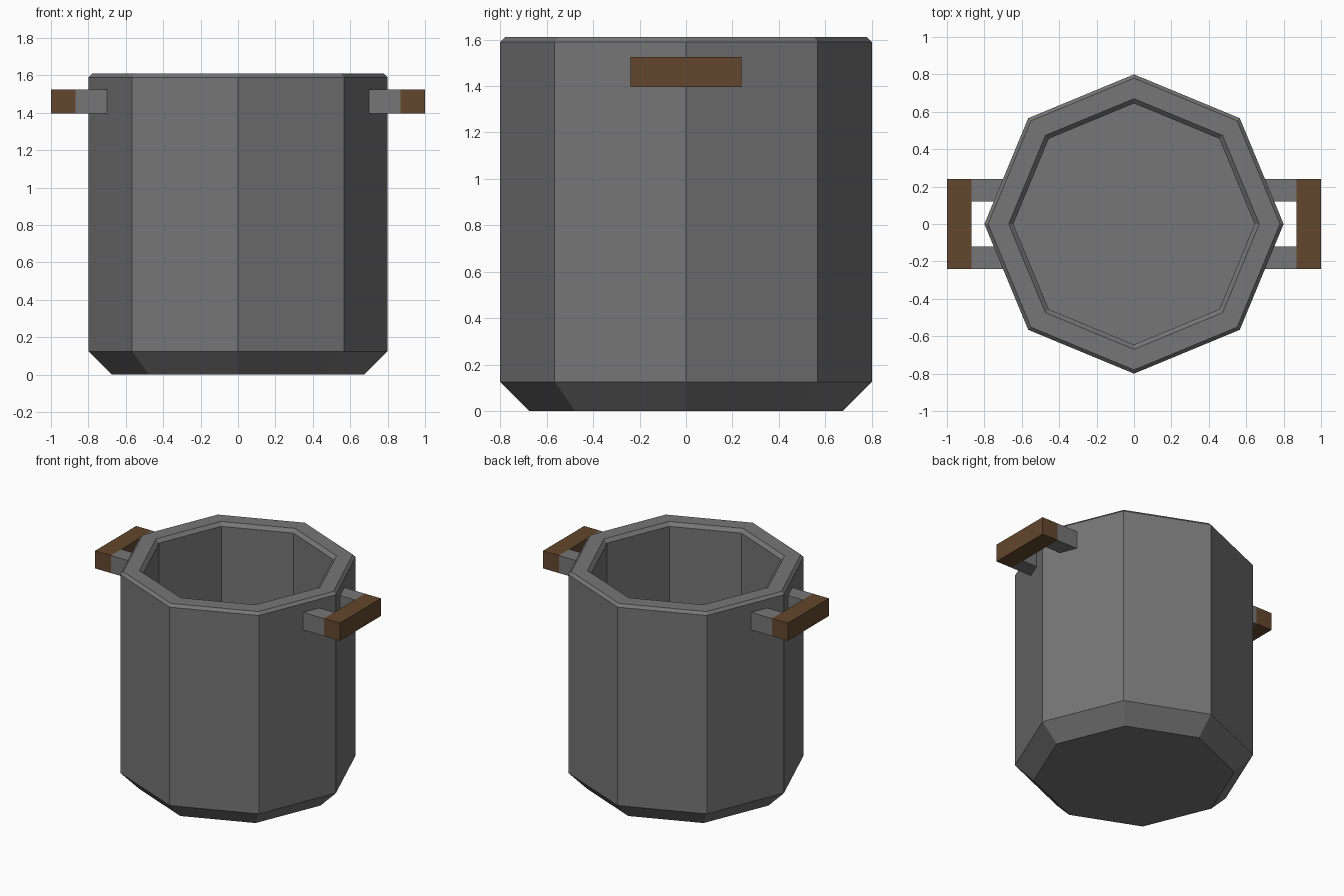
import bpy, bmesh, math

if "Cube" in bpy.data.objects:
    bpy.data.objects.remove(bpy.data.objects["Cube"])


def material(name, rgb):
    m = bpy.data.materials.new(name)
    m.diffuse_color = (*rgb, 1)
    m.use_nodes = True
    m.node_tree.nodes["Principled BSDF"].inputs["Base Color"].default_value = m.diffuse_color
    return m


iron = material("grey iron", (0.18, 0.18, 0.18))
wood = material("brown wood", (0.125, 0.063, 0.026))


def finish(bm, name, mat):
    bmesh.ops.recalc_face_normals(bm, faces=bm.faces)
    me = bpy.data.meshes.new(name)
    bm.to_mesh(me)
    bm.free()
    me.materials.append(mat)
    ob = bpy.data.objects.new(name, me)
    bpy.context.collection.objects.link(ob)
    return ob


def box(name, lo, hi, mat):
    bm = bmesh.new()
    bmesh.ops.create_cube(bm, size=1)
    for v in bm.verts:
        v.co = [l if c < 0 else h for c, l, h in zip(v.co, lo, hi)]
    return finish(bm, name, mat)


# Octagonal pot: rings of (radius, height) from outer base, over the rim, to inner floor
profile = [(0.675, 0), (0.80, 0.125), (0.80, 1.59), (0.78, 1.61),
           (0.67, 1.61), (0.645, 1.585), (0.645, 0.125)]
SIDES = 8
bm = bmesh.new()
rings = []
for r, z in profile:
    angles = [2 * math.pi * i / SIDES for i in range(SIDES)]
    rings.append([bm.verts.new((r * math.cos(a), r * math.sin(a), z)) for a in angles])
for a, b in zip(rings, rings[1:]):
    for i in range(SIDES):
        j = (i + 1) % SIDES
        bm.faces.new((a[i], a[j], b[j], b[i]))
bm.faces.new(rings[0][::-1])
bm.faces.new(rings[-1])
finish(bm, "pot_body", iron)

# Handles: two iron arms and a wooden grip on each side
Z0, Z1 = 1.395, 1.525
for side, s in (("left", -1), ("right", 1)):
    def span(a, b):
        return sorted((s * a, s * b))
    x0, x1 = span(0.87, 1.0)
    box(side + "_grip", (x0, -0.24, Z0), (x1, 0.24, Z1), wood)
    x0, x1 = span(0.70, 0.87)
    for end, y0, y1 in (("front", -0.24, -0.12), ("back", 0.12, 0.24)):
        box(f"{side}_{end}_arm", (x0, y0, Z0), (x1, y1, Z1), iron)
